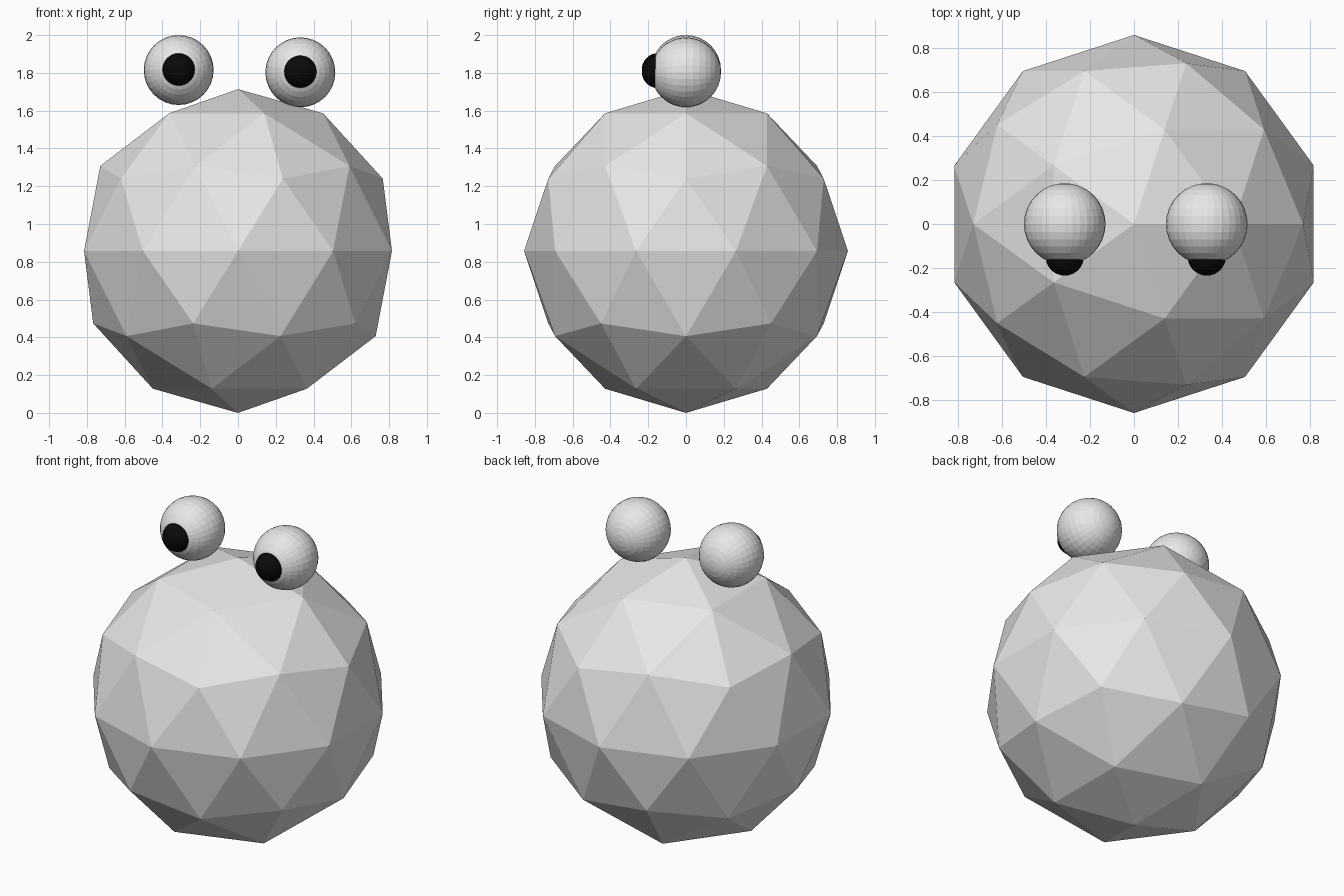
import bpy
import math

cube = bpy.data.objects.get("Cube")
if cube:
    bpy.data.objects.remove(cube, do_unlink=True)


def make_material(name, color):
    mat = bpy.data.materials.new(name)
    mat.use_nodes = True
    mat.diffuse_color = color
    mat.node_tree.nodes["Principled BSDF"].inputs["Base Color"].default_value = color
    return mat


grey = make_material("light grey", (0.8, 0.8, 0.8, 1))
black = make_material("black", (0.003, 0.003, 0.003, 1))


def finish(name, mat):
    obj = bpy.context.object
    obj.name = obj.data.name = name
    obj.data.materials.append(mat)
    return obj


def ball(name, radius, location, mat):
    # Poles point forward, so the rings circle the gaze direction
    bpy.ops.mesh.primitive_uv_sphere_add(
        segments=32, ring_count=16, radius=radius,
        location=location, rotation=(math.pi / 2, 0, 0))
    return finish(name, mat)


# Faceted round body
BODY_R = 0.857
bpy.ops.mesh.primitive_ico_sphere_add(
    subdivisions=2, radius=BODY_R, location=(0, 0, BODY_R))
finish("body", grey)

# Eyes perched on top, each with a bulging pupil
for side, x, z in (("right", -0.314, 1.815), ("left", 0.33, 1.803)):
    ball(side + "_eye", 0.185, (x, 0, z), grey)
    ball(side + "_pupil", 0.087, (x, -0.147, z + 0.003), black)
